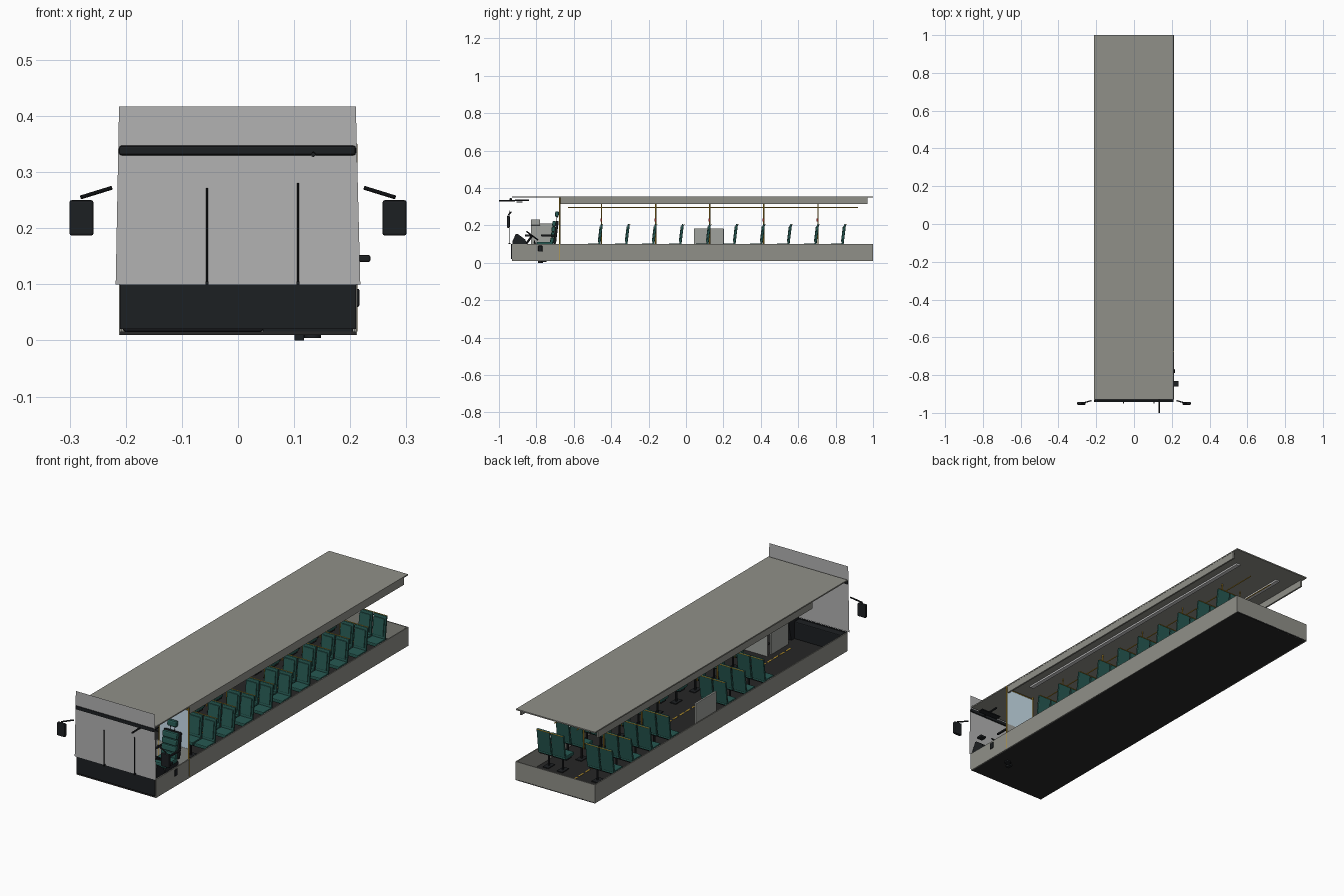
import bpy, math
from mathutils import Vector

if "Cube" in bpy.data.objects:
    bpy.data.objects.remove(bpy.data.objects["Cube"])

def mat(name, r, g, b, a=1.0):
    m = bpy.data.materials.new(name)
    m.diffuse_color = (r, g, b, a)
    m.use_nodes = True
    m.node_tree.nodes["Principled BSDF"].inputs["Base Color"].default_value = m.diffuse_color
    return m

SHELL = mat("shell_grey", .28, .28, .25)
BLACK = mat("black", .012, .014, .016)
FLOOR = mat("floor_dark", .02, .02, .02)
GREEN = mat("seat_green", .02, .10, .085)
YELLOW = mat("rail_yellow", .55, .33, .03)
GREY = mat("panel_grey", .35, .36, .34)
GLASS = mat("glass", .45, .45, .45)
BLUE = mat("partition_glass", .6, .75, .85)
RED = mat("button_red", .5, .04, .03)
WHITE = mat("light_white", .75, .75, .72)

def finish(o, name, m):
    o.name = name
    o.data.materials.append(m)
    return o

def box(name, m, x, y, z, bevel=0, tilt=0):
    """Box from (min, max) ranges, optionally bevelled and tilted about x."""
    bpy.ops.mesh.primitive_cube_add(size=1)
    o = bpy.context.object
    s = [r[1] - r[0] for r in (x, y, z)]
    for v in o.data.vertices:
        v.co = [v.co[i] * s[i] for i in range(3)]
    o.location = [sum(r) / 2 for r in (x, y, z)]
    o.rotation_euler.x = tilt
    if bevel:
        b = o.modifiers.new("bevel", 'BEVEL')
        b.width, b.segments = bevel, 2
    return finish(o, name, m)

def rod(name, m, a, b, r=.003, n=10):
    """Cylinder between two points."""
    a, b = Vector(a), Vector(b)
    bpy.ops.mesh.primitive_cylinder_add(vertices=n, radius=r, depth=(b - a).length, location=(a + b) / 2)
    o = bpy.context.object
    o.rotation_euler = (b - a).to_track_quat('Z', 'Y').to_euler()
    bpy.ops.object.shade_smooth_by_angle()
    return finish(o, name, m)

def mesh(name, m, verts, faces):
    me = bpy.data.meshes.new(name)
    me.from_pydata(verts, [], faces)
    o = bpy.data.objects.new(name, me)
    bpy.context.collection.objects.link(o)
    return finish(o, name, m)

def mid(c, w):
    return (c - w / 2, c + w / 2)

# Floor, low walls and roof
box("floor", FLOOR, (-.21, .21), (-.93, 1), (.010, .016))
for s, n in ((-1, "left"), (1, "right")):
    box(n + "_wall", SHELL, mid(s * .21, .005), (-.93, 1), (.01, .10))
    box(n + "_roof_edge", SHELL, mid(s * .205, .008), (-.67, .97), (.315, .35))
    rod(n + "_ceiling_rail", YELLOW, (s * .06, -.63, .295), (s * .06, .92, .295), .0025)
    box(n + "_ceiling_light", WHITE, mid(s * .12, .02), (-.6, .9), (.341, .349))
box("back_wall", SHELL, (-.21, .21), (.995, 1), (.01, .10))
box("roof", SHELL, (-.213, .21), (-.93, 1), (.349, .355))

# Front end: lower panel, windscreen sheet, header bar, wipers
box("front_panel", BLACK, (-.21, .21), (-.936, -.928), (.02, .10))
mesh("windscreen", GLASS, [(-.218, -.937, .10), (.218, -.937, .10), (.21, -.937, .417), (-.212, -.937, .417)],
     [(0, 1, 2, 3)])
box("header_bar", BLACK, (-.212, .21), (-.943, -.931), (.330, .347), .004)
for x, h in ((-.055, .272), (.107, .281)):
    rod("wiper", BLACK, (x, -.945, .10), (x, -.945, h), .0018)
    box("wiper_pivot", BLACK, mid(x, .005), (-.95, -.937), (.10, .105))
rod("sensor_rod", BLACK, (.134, -1, .331), (.134, -.84, .335), .004)
box("sun_visor", BLACK, (.08, .19), (-.905, -.875), (.322, .327))

# Exterior mirrors
for s, n in ((-1, "left"), (1, "right")):
    box(n + "_mirror", BLACK, mid(s * .279, .043), (-.958, -.942), (.187, .25), .004)
    rod(n + "_mirror_arm", BLACK, (s * .225, -.935, .272), (s * .28, -.95, .255), .0035)

# Dashboard wedge with instrument hood
prof = [(-.928, .016), (-.87, .016), (-.85, .10), (-.86, .125), (-.90, .155), (-.91, .155), (-.928, .115)]
N = len(prof)
mesh("dashboard", BLACK, [(x, y, z) for x in (.045, .205) for y, z in prof],
     [tuple(range(N)), tuple(range(2 * N - 1, N - 1, -1))] +
     [((i + 1) % N, i, i + N, (i + 1) % N + N) for i in range(N)])
box("side_console", BLACK, (-.205, .045), (-.928, -.89), (.016, .10), .004)
box("instrument_panel", GREY, (.10, .165), (-.876, -.872), (.125, .138), 0, .9)

# Steering wheel on a sloping column
hub = Vector((.133, -.822, .145))
axis = Vector((0, .6, .8))
bpy.ops.mesh.primitive_torus_add(major_radius=.036, minor_radius=.0035, major_segments=28, minor_segments=8,
                                 location=hub, rotation=axis.to_track_quat('Z', 'Y').to_euler())
finish(bpy.context.object, "steering_wheel", BLACK)
bpy.ops.object.shade_smooth_by_angle()
rod("steering_column", BLACK, hub - axis * .13, hub, .006)
rod("steering_hub", BLACK, hub - axis * .004, hub + axis * .003, .010, 16)
for a in (.5, 2.6, 4.7):
    d = Vector((math.cos(a), math.sin(a) * .8, -math.sin(a) * .6))
    rod("wheel_spoke", BLACK, hub, hub + d * .036, .002)

# Driver controls
for x in (.11, .15, .165):
    box("pedal", BLACK, mid(x, .012), (-.868, -.863), (.018, .04), 0, .5)
box("control_lever", BLACK, (.205, .236), (-.86, -.83), (.140, .152), .003)
box("switch_box", BLACK, (.20, .2165), (-.79, -.768), (.06, .092), .003)
rod("gear_stick", BLACK, (.075, -.80, .016), (.07, -.81, .12), .003)

# Driver seat
rod("driver_seat_base", BLACK, (.133, -.76, .004), (.133, -.76, .075), .015, 20)
box("driver_seat_floor_plate", BLACK, (.101, .118), (-.79, -.765), (0, .02))
box("driver_seat_frame", BLACK, mid(.133, .08), (-.80, -.70), (.07, .09), .004)
box("driver_seat_cushion", GREEN, mid(.133, .088), (-.80, -.71), (.09, .112), .007)
box("driver_seat_shell", BLACK, mid(.133, .092), (-.702, -.688), (.10, .225), .005, -.12)
for z in (.105, .135, .165, .195):
    box("driver_back_pad", GREEN, mid(.133, .08), mid(-.716 + (z - .105) * .12, .02), (z, z + .029), .006, -.12)
for x in (.121, .145):
    rod("headrest_post", BLACK, (x, -.692, .22), (x, -.689, .255), .002)
box("driver_headrest", GREEN, mid(.133, .05), mid(-.69, .02), (.245, .275), .007, -.1)
for x in (.084, .182):
    box("driver_armrest", BLACK, mid(x, .01), (-.775, -.70), (.142, .151), .003)

# Cab side panel and the partition behind the driver
box("cab_side_panel", GREY, mid(.037, .008), (-.83, -.70), (.016, .21))
box("ticket_machine", GREY, (.03, .065), (-.83, -.78), (.20, .232), .003)
box("partition_base", GREY, (.035, .208), (-.678, -.672), (.016, .15))
box("partition_glass", BLUE, (.055, .206), (-.677, -.673), (.15, .335))
for x in (.05, .21):
    rod("partition_pole", YELLOW, (x, -.675, .016), (x, -.675, .35), .0032)
rod("partition_rail", YELLOW, (.05, -.675, .338), (.21, -.675, .338), .003)

# Passenger seats: ten rows on the right, a gap on the left
def seat(x, y):
    box("seat_cushion", GREEN, mid(x, .07), (y - .072, y - .004), (.085, .102), .004)
    box("seat_back", GREEN, mid(x, .07), mid(y, .011), (.095, .207), .004, -.12)
    box("seat_pad", GREEN, mid(x, .054), mid(y - .006, .008), (.112, .195), .003, -.12)

def pair(s, y, pole):
    for x in (.093, .168):
        seat(s * x, y)
    box("seat_crossbar", BLACK, mid(s * .13, .14), (y - .055, y - .015), (.078, .085))
    for x in (.093, .168):
        rod("seat_leg", BLACK, (s * x, y - .035, .014), (s * x, y - .035, .08), .005)
        box("seat_foot", BLACK, mid(s * x, .03), (y - .06, y - .01), (.016, .020))
    rod("seat_grab_bar", YELLOW, (s * .06, y + .013, .205), (s * .20, y + .013, .205), .002)
    if pole:
        rod("seat_pole", YELLOW, (s * .054, y + .006, .09), (s * .054, y + .006, .349), .003)
        box("stop_button", RED, mid(s * .054, .01), mid(y + .004, .008), (.222, .237))

for i in range(10):
    y = -.457 + i * .1445
    pair(1, y, i % 2 == 0)
    if i in (1, 2, 3, 6, 7, 8, 9):
        pair(-1, y, i % 2 == 0)

# Standing bay backrest on the left, and dashed aisle line
box("bay_panel", GREY, mid(-.19, .010), (.042, .202), (.016, .183), .002)
for i in range(36):
    y = -.80 + i * .048
    box("aisle_dash", YELLOW, mid(0, .007), (y, y + .034), (.016, .0172))
